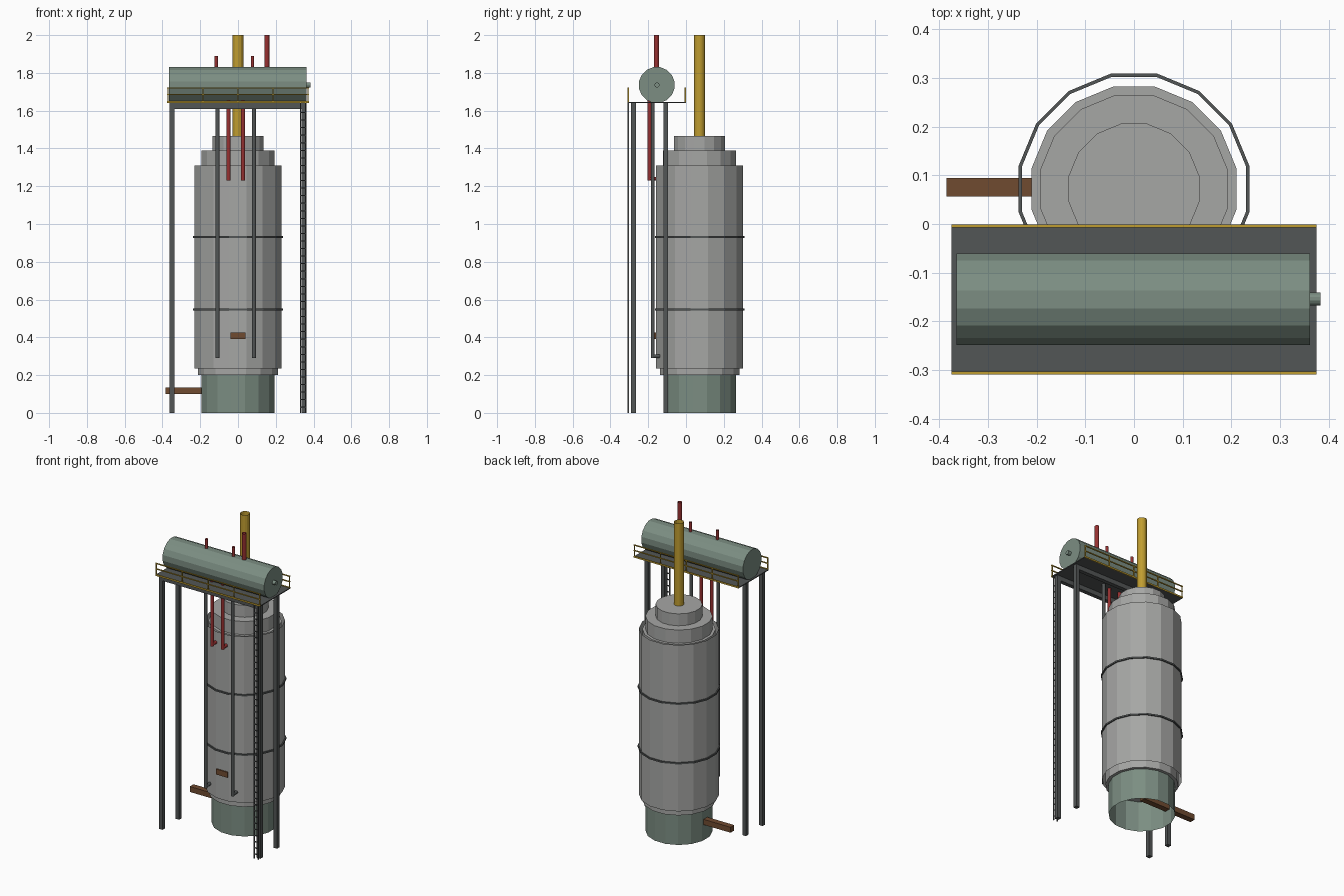
import bpy, bmesh, math
from mathutils import Vector

if "Cube" in bpy.data.objects:
    bpy.data.objects.remove(bpy.data.objects["Cube"], do_unlink=True)


def material(name, rgb):
    m = bpy.data.materials.new(name)
    m.use_nodes = True
    m.diffuse_color = (*rgb, 1)
    node = next(n for n in m.node_tree.nodes if n.type == 'BSDF_PRINCIPLED')
    node.inputs["Base Color"].default_value = (*rgb, 1)
    return m


GREY = material("light grey steel", (0.38, 0.385, 0.375))
GREEN = material("sage green", (0.2, 0.27, 0.225))
DARK = material("dark grey steel", (0.085, 0.092, 0.092))
YELLOW = material("safety yellow", (0.53, 0.34, 0.03))
RED = material("pipe red", (0.31, 0.03, 0.03))
BROWN = material("duct brown", (0.16, 0.07, 0.03))


def finish(bm, name, mat):
    mesh = bpy.data.meshes.new(name)
    bm.to_mesh(mesh)
    bm.free()
    mesh.materials.append(mat)
    obj = bpy.data.objects.new(name, mesh)
    bpy.context.collection.objects.link(obj)
    return obj


def box(name, mat, low, high):
    bm = bmesh.new()
    bmesh.ops.create_cube(bm, size=1)
    low, high = Vector(low), Vector(high)
    for v in bm.verts:
        v.co = (low + high) / 2 + v.co * (high - low)
    return finish(bm, name, mat)


def tube(name, mat, start, end, radius, sides=16, caps=False):
    """Prism between two points with a flat side facing each axis."""
    start, end = Vector(start), Vector(end)
    axis = (end - start).normalized()
    u = Vector((0, 1, 0)) if abs(axis.y) < 0.5 else Vector((1, 0, 0))
    w = axis.cross(u)
    bm = bmesh.new()
    rings = []
    for centre in (start, end):
        ring = []
        for i in range(sides):
            a = 2 * math.pi * (i + 0.5) / sides
            ring.append(bm.verts.new(centre + radius * (math.cos(a) * u + math.sin(a) * w)))
        rings.append(ring)
    for i in range(sides):
        j = (i + 1) % sides
        bm.faces.new((rings[0][i], rings[0][j], rings[1][j], rings[1][i]))
    if caps:
        bm.faces.new(rings[0][::-1])
        bm.faces.new(rings[1])
    return finish(bm, name, mat)


VY = 0.072      # vessel axis
DECK = 1.64     # platform height


def vessel(name, mat, z0, z1, radius, caps=False):
    return tube(name, mat, (0, VY, z0), (0, VY, z1), radius, 16, caps)


# Vessel: open skirt, inner vessel, open jacket and stepped top
vessel("base_skirt", GREEN, 0, 0.2, 0.196)
vessel("inner_vessel", GREY, 0.2, 1.305, 0.215, True)
vessel("vessel_jacket", GREY, 0.235, 1.31, 0.2345)
vessel("lower_top_step", GREY, 1.3, 1.39, 0.197, True)
vessel("upper_top_step", GREY, 1.385, 1.467, 0.137, True)
vessel("chimney", YELLOW, 1.46, 2.0, 0.029)

# Hoops around the jacket
for name, z in (("lower_hoop", 0.547), ("upper_hoop", 0.932)):
    hoop = vessel(name, DARK, z - 0.005, z + 0.005, 0.242)
    mod = hoop.modifiers.new("thickness", 'SOLIDIFY')
    mod.thickness = 0.007
    mod.offset = -1

# Ducts
box("side_duct", BROWN, (-0.385, 0.057, 0.1), (0, 0.095, 0.135))
box("front_duct", BROWN, (-0.04, -0.166, 0.39), (0.04, -0.1, 0.425))

# Platform, its beams and pillars
box("platform_deck", DARK, (-0.375, -0.308, DECK), (0.375, -0.002, DECK + 0.006))
for row, y in (("front", -0.277), ("back", -0.107)):
    box(row + "_beam", DARK, (-0.362, y - 0.013, 1.61), (0.362, y + 0.013, DECK))
    for side, x in (("right", -0.35), ("left", 0.35)):
        box(f"{row}_{side}_pillar", DARK, (x - 0.013, y - 0.013, 0), (x + 0.013, y + 0.013, DECK))

# Railings on both long edges
for row, y in (("front", -0.306), ("back", -0.004)):
    for level, z in (("top", 1.72), ("middle", 1.685)):
        box(f"{row}_{level}_rail", YELLOW, (-0.375, y - 0.003, z - 0.003), (0.375, y + 0.003, z + 0.003))
    box(row + "_toe_rail", YELLOW, (-0.375, y - 0.003, DECK), (0.375, y + 0.003, DECK + 0.01))
    for i in range(5):
        x = -0.371 + i * 0.1855
        box(f"{row}_rail_post_{i + 1}", YELLOW, (x - 0.003, y - 0.003, DECK), (x + 0.003, y + 0.003, 1.72))

# Ladder
for side, x in (("right", 0.33), ("left", 0.358)):
    box(side + "_ladder_rail", DARK, (x - 0.003, -0.309, 0), (x + 0.003, -0.303, DECK))
for i in range(40):
    z = 0.03 + i * 0.04
    box(f"ladder_rung_{i + 1}", DARK, (0.33, -0.308, z - 0.003), (0.358, -0.304, z + 0.003))

# Drum on the platform
tube("drum", GREEN, (-0.365, -0.155, 1.736), (0.362, -0.155, 1.736), 0.096, 16, True)
tube("drum_nozzle", GREEN, (0.36, -0.154, 1.736), (0.383, -0.154, 1.736), 0.0135, 12, True)

# Open vents on the drum
for name, x, top, r in (("right_vent", -0.115, 1.89, 0.009),
                        ("left_vent", 0.077, 1.89, 0.009),
                        ("main_vent", 0.153, 2.0, 0.0135)):
    tube(name, RED, (x, -0.156, 1.82), (x, -0.156, top), r, 12)


# Pipes running down from the drum and turning into the vessel
def elbow_pipe(name, mat, x, y, z, inner_y, r):
    tube(name, mat, (x, y, z - r), (x, y, 1.68), r, 12, True)
    tube(name + "_inlet", mat, (x, y, z), (x, inner_y, z), r, 12, True)


for side, x in (("right", -0.05), ("left", 0.027)):
    elbow_pipe(side + "_riser", RED, x, -0.193, 1.24, -0.15, 0.0105)
for side, x in (("right", -0.108), ("left", 0.085)):
    elbow_pipe(side + "_downcomer", DARK, x, -0.176, 0.3, -0.13, 0.0105)
